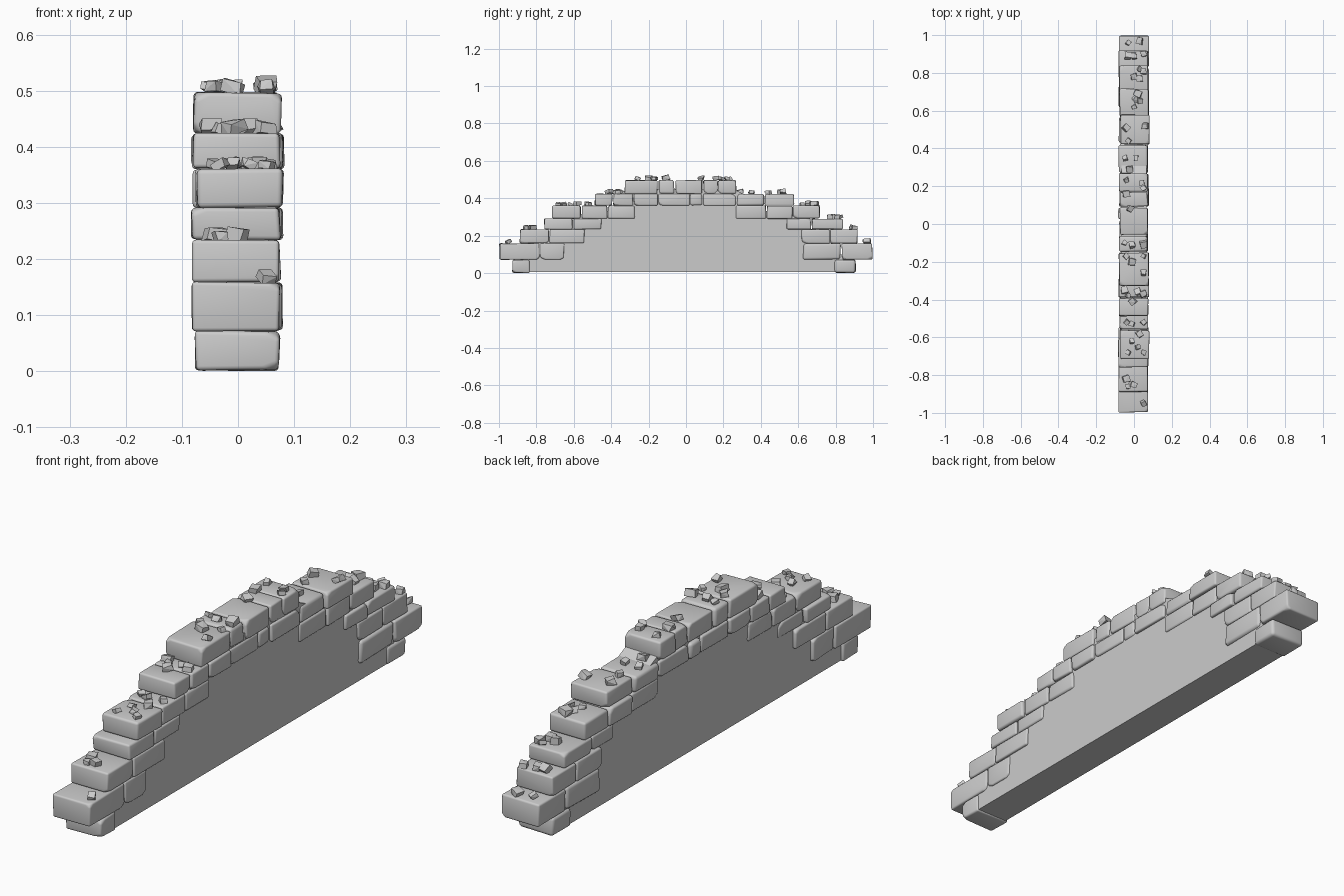
import bpy, bmesh, math, random
from mathutils import Vector, Matrix

if "Cube" in bpy.data.objects:
    bpy.data.objects.remove(bpy.data.objects["Cube"])

random.seed(7)

# Stone courses: bottom z, top z, runs of joint positions along y
COURSES = [
    (0.0, 0.073, [[-0.93, -0.835], [0.79, 0.91]]),
    (0.073, 0.16, [[-1.0, -0.78, -0.65], [0.625, 0.83, 1.0]]),
    (0.16, 0.235, [[-0.89, -0.73, -0.54], [0.615, 0.77, 0.92]]),
    (0.235, 0.292, [[-0.76, -0.605, -0.45], [0.535, 0.67, 0.84]]),
    (0.292, 0.362, [[-0.72, -0.56, -0.42, -0.27], [0.265, 0.43, 0.57, 0.72]]),
    (0.362, 0.425, [[-0.49, -0.39, -0.28, -0.15, 0.02, 0.09, 0.27, 0.42, 0.58]]),
    (0.425, 0.498, [[-0.33, -0.15, -0.06, 0.09, 0.17, 0.27]]),
]


def finish(name, bm, smooth):
    bmesh.ops.recalc_face_normals(bm, faces=bm.faces)
    mesh = bpy.data.meshes.new(name)
    bm.to_mesh(mesh)
    bm.free()
    ob = bpy.data.objects.new(name, mesh)
    bpy.context.collection.objects.link(ob)
    if smooth:
        bpy.ops.object.select_all(action='DESELECT')
        ob.select_set(True)
        bpy.context.view_layer.objects.active = ob
        bpy.ops.object.shade_smooth_by_angle(angle=math.radians(40))
    return ob


def hull(points):
    bm = bmesh.new()
    for p in points:
        bm.verts.new(p)
    res = bmesh.ops.convex_hull(bm, input=bm.verts)
    junk = [g for g in res["geom_interior"] if isinstance(g, bmesh.types.BMVert)]
    if junk:
        bmesh.ops.delete(bm, geom=junk, context='VERTS')
    return bm


def append(dst, src):
    tmp = bpy.data.meshes.new("tmp")
    src.to_mesh(tmp)
    src.free()
    dst.from_mesh(tmp)
    bpy.data.meshes.remove(tmp)


# One worn block: uneven box, some chipped corners, rounded edges
def stone(dst, y0, y1, z0, z1):
    hx0, hx1 = random.uniform(0.074, 0.085), random.uniform(0.074, 0.083)
    c = Vector(((hx1 - hx0) / 2, (y0 + y1) / 2, (z0 + z1) / 2))
    size = Vector((hx0 + hx1, y1 - y0, z1 - z0))
    pts = []
    for sx in (-1, 1):
        for sy in (-1, 1):
            for sz in (-1, 1):
                s = Vector((sx, sy, sz))
                j = Vector([random.uniform(0, a) for a in (0.005, 0.006, 0.003)])
                p = c + s * (size / 2 - j)
                if random.random() < 0.2:
                    for k, cut in enumerate((0.025, 0.025, 0.016)):
                        q = p.copy()
                        q[k] -= s[k] * cut * random.uniform(0.6, 1.2)
                        pts.append(q)
                else:
                    pts.append(p)
    bm = hull(pts)
    bmesh.ops.dissolve_limit(bm, angle_limit=math.radians(12),
                             verts=bm.verts, edges=bm.edges)
    bmesh.ops.bevel(bm, geom=list(bm.edges), offset=0.012, segments=3,
                    profile=0.5, affect='EDGES', clamp_overlap=True)
    append(dst, bm)


for i, (z0, z1, runs) in enumerate(COURSES):
    course = bmesh.new()
    for run in runs:
        for a, b in zip(run, run[1:]):
            stone(course, a, b, z0 - (0.002 if i else 0), z1)
    finish(f"stone_course_{i + 1}", course, True)

# Flat infill slab under the arch of stones
half = [(0.84, 0.006), (0.84, 0.1), (0.75, 0.1), (0.75, 0.19), (0.67, 0.2),
        (0.62, 0.275), (0.55, 0.32), (0.4, 0.335), (0.36, 0.4), (0.25, 0.45)]
outline = half + [(-y, z) for y, z in reversed(half)]
bm = bmesh.new()
face = bm.faces.new([bm.verts.new((-0.067, y, z)) for y, z in outline])
ext = bmesh.ops.extrude_face_region(bm, geom=[face])
bmesh.ops.translate(bm, vec=(0.134, 0, 0),
                    verts=[v for v in ext["geom"] if isinstance(v, bmesh.types.BMVert)])
finish("infill_slab", bm, False)


# Loose rubble resting on the highest stone at each spot: (x, y) in hundredths
def top_z(y):
    return max(z1 for _, z1, runs in COURSES for r in runs if r[0] <= y <= r[-1])


RUBBLE = [(-3, 96), (3, 97), (-3, 89), (0, 89), (5, 90), (3, 82), (5, 81), (0, 78),
          (3, 77), (2, 69), (1, 66), (3, 65), (0, 62), (-4, 51), (6, 52), (-3, 44),
          (-5, 35), (1, 35), (-2, 29), (4, 22), (-4, 23), (5, 19), (-4, 16), (-2, 8),
          (-5, -10), (-1, -11), (5, -11), (-4, -17), (5, -17), (-1, -20), (5, -26),
          (-5, -35), (-3, -38), (2, -36), (5, -37), (-1, -41), (-4, -52), (5, -52),
          (-1, -53), (3, -58), (-1, -62), (2, -65), (-3, -68), (5, -68), (-4, -82),
          (-3, -86), (0, -85), (5, -95)]
rubble = bmesh.new()
for x, y in RUBBLE:
    r = random.uniform(0.014, 0.022)
    pts = [Vector([s * random.uniform(0.55, 1.0) * r * f for s, f in zip((a, b, c), (1, 1, 0.7))])
           for a in (-1, 1) for b in (-1, 1) for c in (-1, 1)]
    chip = hull(pts)
    bmesh.ops.dissolve_limit(chip, angle_limit=math.radians(8),
                             verts=chip.verts, edges=chip.edges)
    rot = Matrix.Rotation(random.uniform(0, 6.28), 4, 'Z') @ Matrix.Rotation(random.uniform(-0.6, 0.6), 4, 'X')
    pos = Matrix.Translation((x / 100, y / 100, top_z(y / 100) + r * 0.45))
    bmesh.ops.transform(chip, matrix=pos @ rot, verts=chip.verts)
    append(rubble, chip)
finish("loose_rubble", rubble, False)
